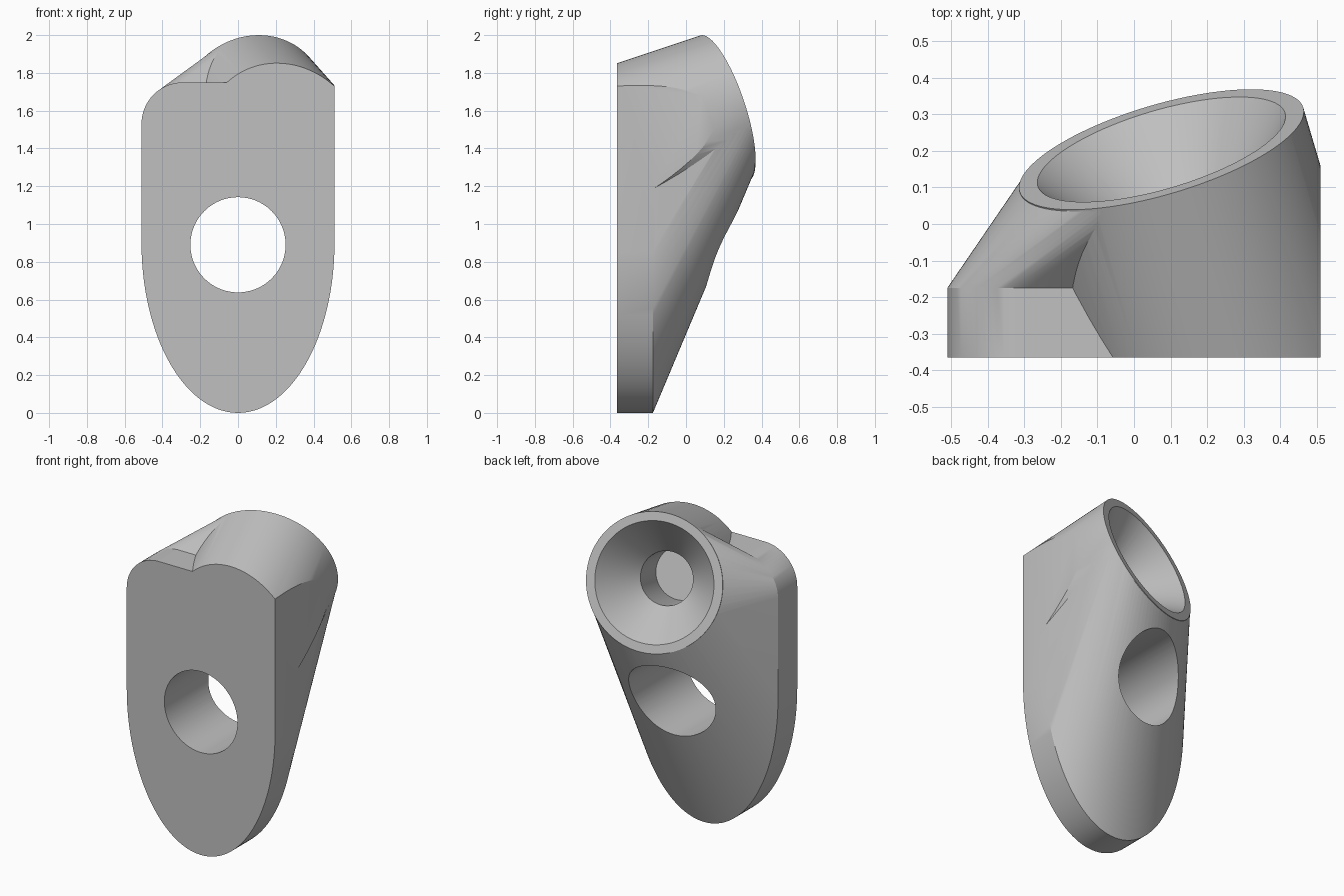
import bpy, bmesh, math
from mathutils import Vector

if "Cube" in bpy.data.objects:
    bpy.data.objects.remove(bpy.data.objects["Cube"], do_unlink=True)

# Main dimensions
FRONT, BACK = -0.365, -0.175
HALF_W, TOP, CORNER = 0.511, 1.75, 0.22
ELLIPSE_Z = 0.9
AXIS = Vector((-0.27, 0.913, 0.304)).normalized()
SOCKET = Vector((0.075, 0.204, 1.614))
RADIUS = 0.405
SIDES = 96

grey = bpy.data.materials.new("plain grey")
grey.use_nodes = True
colour = (0.53, 0.53, 0.53, 1)
grey.diffuse_color = colour
grey.node_tree.nodes["Principled BSDF"].inputs["Base Color"].default_value = colour


def make_object(name, bm):
    bmesh.ops.recalc_face_normals(bm, faces=bm.faces)
    mesh = bpy.data.meshes.new(name)
    bm.to_mesh(mesh)
    bm.free()
    mesh.materials.append(grey)
    obj = bpy.data.objects.new(name, mesh)
    bpy.context.collection.objects.link(obj)
    return obj


def ring(centre, axis, radius):
    turn = axis.to_track_quat('Z', 'Y')
    angles = [2 * math.pi * i / SIDES for i in range(SIDES)]
    return [centre + turn @ Vector((radius * math.cos(a), radius * math.sin(a), 0))
            for a in angles]


def turned(name, centre, axis, stations):
    """Closed turned solid from (distance along axis, radius) stations."""
    bm = bmesh.new()
    loops = [[bm.verts.new(p) for p in ring(centre + axis * s, axis, r)]
             for s, r in stations]
    for a, b in zip(loops, loops[1:]):
        for i in range(SIDES):
            j = (i + 1) % SIDES
            bm.faces.new((a[i], a[j], b[j], b[i]))
    bm.faces.new(loops[0])
    bm.faces.new(loops[-1])
    return make_object(name, bm)


def arc(cx, cz, rx, rz, start, end, steps):
    for i in range(steps + 1):
        a = math.radians(start + (end - start) * i / steps)
        yield Vector((cx + rx * math.cos(a), BACK, cz + rz * math.sin(a)))


# Plate outline: half ellipse below, rounded corners above
inner = HALF_W - CORNER
outline = list(arc(0, ELLIPSE_Z, HALF_W, ELLIPSE_Z, 180, 360, 64))
outline += arc(inner, TOP - CORNER, CORNER, CORNER, 0, 90, 16)
outline += arc(-inner, TOP - CORNER, CORNER, CORNER, 90, 180, 16)

# Body: skin from the plate outline to the tilted socket rim
bm = bmesh.new()
for p in outline + ring(SOCKET - AXIS * 0.002, AXIS, RADIUS - 0.002):
    bm.verts.new(p)
hull = bmesh.ops.convex_hull(bm, input=bm.verts)
spare = {v for v in hull["geom_interior"] + hull["geom_unused"]
         if isinstance(v, bmesh.types.BMVert)}
bmesh.ops.delete(bm, geom=list(spare), context='VERTS')

# Replace the flat cap by the straight-sided plate
cap = [f for f in bm.faces if all(abs(v.co.y - BACK) < 1e-5 for v in f.verts)]
bmesh.ops.delete(bm, geom=cap, context='FACES')
rim = [e for e in bm.edges if e.is_boundary]
grown = bmesh.ops.extrude_edge_only(bm, edges=rim)["geom"]
moved = [v for v in grown if isinstance(v, bmesh.types.BMVert)]
bmesh.ops.translate(bm, verts=moved, vec=(0, FRONT - BACK - 0.1, 0))
bmesh.ops.holes_fill(bm, edges=[e for e in bm.edges if e.is_boundary], sides=0)
body = make_object("bracket_body", bm)

# Tilted socket barrel
barrel = turned("socket_barrel", SOCKET, AXIS, [(-1.0, RADIUS), (0, RADIUS)])

# Trim block that flattens the front and one side
bm = bmesh.new()
bmesh.ops.create_cube(bm, size=1)
low, high = Vector((-1, FRONT, -0.5)), Vector((0.51, 1, 3))
for v in bm.verts:
    v.co = [lo + (c + 0.5) * (hi - lo) for lo, hi, c in zip(low, high, v.co)]
trim = make_object("trim_block", bm)

# Through hole and countersunk blind socket
hole = turned("hole_cutter", Vector((0, 0, 0.89)), Vector((0, 1, 0)),
              [(-1, 0.252), (1, 0.252)])
slope = (0.353 - 0.156) / 0.23
sink = turned("socket_cutter", SOCKET, AXIS,
              [(0.04, 0.353 + 0.04 * slope), (-0.23, 0.156), (-0.52, 0.156)])

helpers = [(barrel, 'UNION'), (trim, 'INTERSECT'),
           (hole, 'DIFFERENCE'), (sink, 'DIFFERENCE')]
for helper, operation in helpers:
    mod = body.modifiers.new(helper.name, 'BOOLEAN')
    mod.operation = operation
    mod.solver = 'EXACT'
    mod.object = helper
    helper.hide_render = True

# Bake the cuts and drop the helpers
bpy.context.view_layer.update()
graph = bpy.context.evaluated_depsgraph_get()
result = bpy.data.meshes.new_from_object(body.evaluated_get(graph))
body.modifiers.clear()
body.data = result
for helper, _ in helpers:
    bpy.data.objects.remove(helper, do_unlink=True)

# Smooth curved surfaces, sharp edges
bpy.ops.object.select_all(action='DESELECT')
body.select_set(True)
bpy.context.view_layer.objects.active = body
bpy.ops.object.shade_smooth_by_angle(angle=math.radians(25))
